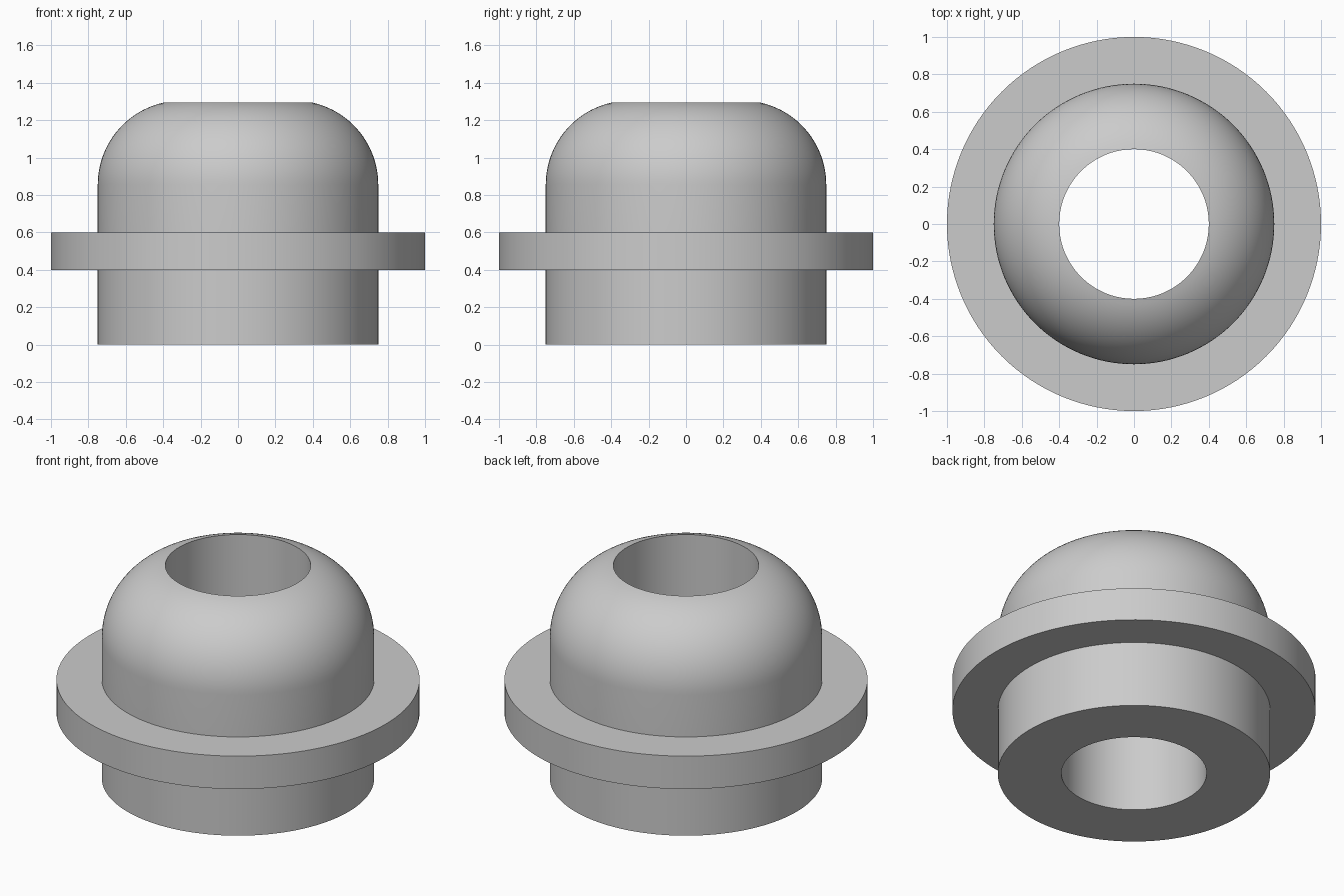
import bpy, bmesh
from math import sin, cos, acos, pi, radians

cube = bpy.data.objects.get("Cube")
if cube:
    bpy.data.objects.remove(cube, do_unlink=True)

BODY_R, FLANGE_R, BORE_R = 0.75, 1.0, 0.4
FLANGE_LOW, FLANGE_HIGH = 0.4, 0.6
DOME_R, DOME_Z = 0.45, 0.855
SEGMENTS, ARC_STEPS = 128, 20

grey = bpy.data.materials.new("light_grey")
grey.use_nodes = True
colour = (0.6, 0.6, 0.6, 1)
grey.diffuse_color = colour
grey.node_tree.nodes["Principled BSDF"].inputs["Base Color"].default_value = colour


def lathe(name, profile):
    """Revolve a closed (radius, height) profile around the z axis."""
    bm = bmesh.new()
    rings = [[bm.verts.new((r * cos(a), r * sin(a), z)) for r, z in profile]
             for a in (2 * pi * i / SEGMENTS for i in range(SEGMENTS))]
    n = len(profile)
    for i, ring in enumerate(rings):
        following = rings[(i + 1) % SEGMENTS]
        for j in range(n):
            k = (j + 1) % n
            bm.faces.new((ring[j], following[j], following[k], ring[k]))
    bmesh.ops.recalc_face_normals(bm, faces=bm.faces)
    mesh = bpy.data.meshes.new(name)
    bm.to_mesh(mesh)
    bm.free()
    mesh.materials.append(grey)
    obj = bpy.data.objects.new(name, mesh)
    bpy.context.collection.objects.link(obj)
    bpy.ops.object.select_all(action="DESELECT")
    obj.select_set(True)
    bpy.context.view_layer.objects.active = obj
    bpy.ops.object.shade_smooth_by_angle(angle=radians(30))
    return obj


# Rounded shoulder, from the straight wall up to the rim of the bore
centre_r = BODY_R - DOME_R
end = acos((BORE_R - centre_r) / DOME_R)
shoulder = [(centre_r + DOME_R * cos(end * i / ARC_STEPS),
             DOME_Z + DOME_R * sin(end * i / ARC_STEPS))
            for i in range(ARC_STEPS + 1)]

# Lower sleeve, flange, domed upper body and bore as one turned solid
lathe("flanged_bushing", [
    (BORE_R, 0), (BODY_R, 0),
    (BODY_R, FLANGE_LOW), (FLANGE_R, FLANGE_LOW),
    (FLANGE_R, FLANGE_HIGH), (BODY_R, FLANGE_HIGH),
] + shoulder)
